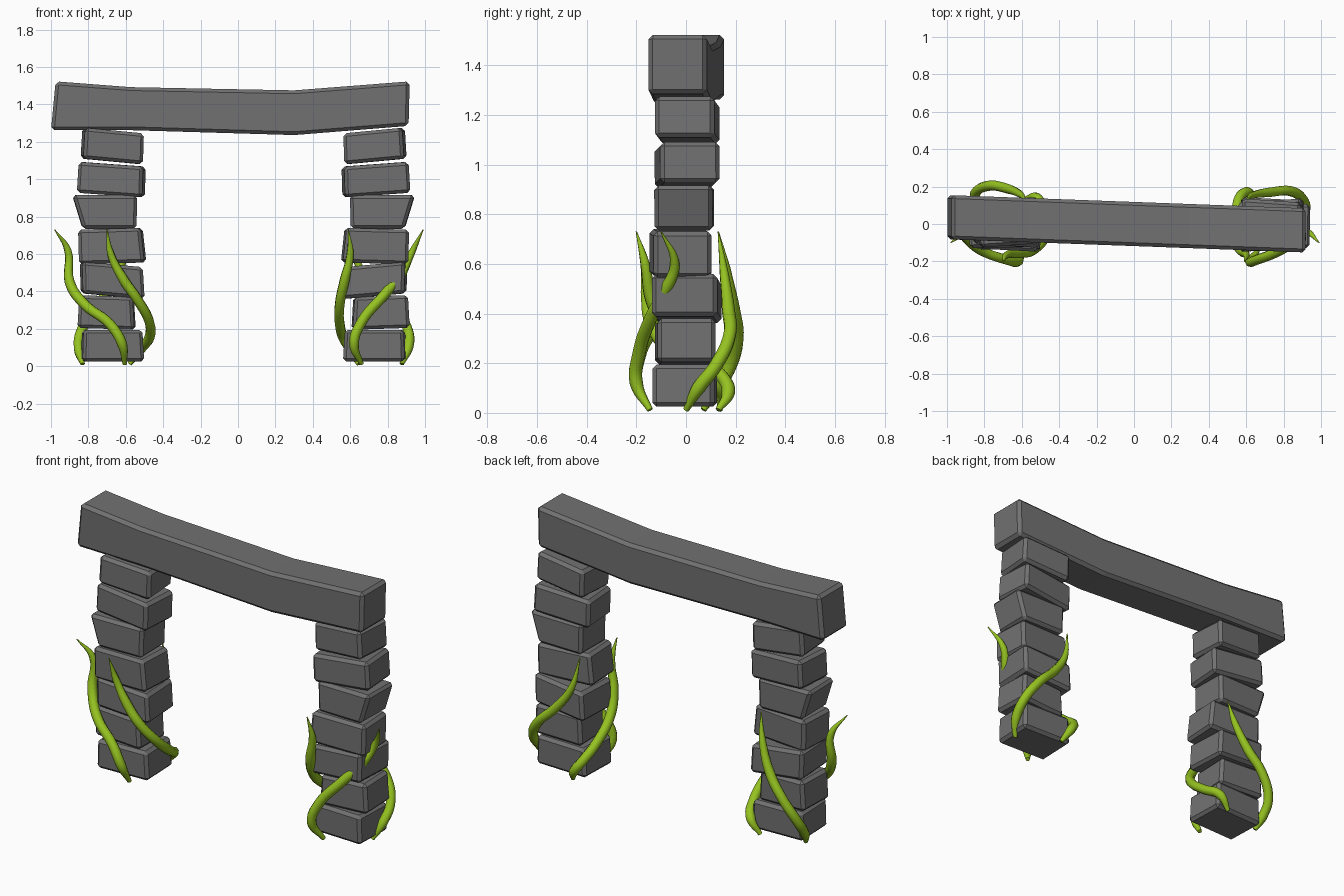
import bpy, bmesh, math
from mathutils import Vector, Matrix

if "Cube" in bpy.data.objects:
    bpy.data.objects.remove(bpy.data.objects["Cube"])


def material(name, color):
    m = bpy.data.materials.new(name)
    m.diffuse_color = (*color, 1)
    m.use_nodes = True
    m.node_tree.nodes["Principled BSDF"].inputs["Base Color"].default_value = m.diffuse_color
    return m


stone = material("grey stone", (0.165, 0.165, 0.165))
vine_green = material("vine green", (0.30, 0.54, 0.015))


def stone_object(name, sections, bevel):
    """Loft 4-point sections into a closed solid with chamfered edges."""
    bm = bmesh.new()
    rings = [[bm.verts.new(p) for p in s] for s in sections]
    for a, b in zip(rings, rings[1:]):
        for i in range(4):
            j = (i + 1) % 4
            bm.faces.new((a[i], a[j], b[j], b[i]))
    bm.faces.new(rings[0][::-1])
    bm.faces.new(rings[-1])
    bmesh.ops.recalc_face_normals(bm, faces=bm.faces)
    sharp = [e for e in bm.edges if e.calc_face_angle() > math.radians(40)]
    bmesh.ops.bevel(bm, geom=sharp, offset=bevel, segments=1,
                    profile=0.5, affect='EDGES')
    bmesh.ops.recalc_face_normals(bm, faces=bm.faces)
    me = bpy.data.meshes.new(name)
    bm.to_mesh(me)
    bm.free()
    me.materials.append(stone)
    ob = bpy.data.objects.new(name, me)
    bpy.context.collection.objects.link(ob)
    return ob


# Pillar blocks: x left/right at bottom, x left/right at top,
# z bottom/top, drop towards the right, y front/back, yaw in degrees
BLOCKS = [
    (-.835, -.505, -.83, -.515, .025, .195, .00, -.13, .12, 2),
    (-.855, -.55, -.845, -.56, .20, .375, .01, -.12, .115, -2),
    (-.835, -.505, -.84, -.515, .375, .545, .03, -.13, .135, 3),
    (-.845, -.495, -.85, -.515, .55, .735, -.01, -.14, .095, -3),
    (-.83, -.545, -.885, -.54, .735, .915, .00, -.125, .11, 1),
    (-.855, -.505, -.845, -.50, .915, 1.08, .025, -.115, .125, -4),
    (-.835, -.515, -.825, -.51, 1.095, 1.26, .03, -.115, .125, 4),
]
MIRROR_X = 0.03  # plane between the two pillars

for side in ("left", "right"):
    for n, (bl, br, tl, tr, z0, z1, drop, y0, y1, yaw) in enumerate(BLOCKS, 1):
        c = Vector(((bl + br) / 2, (y0 + y1) / 2, 0))
        rot = Matrix.Rotation(math.radians(yaw), 3, 'Z')
        secs = []
        for xl, xr, z in ((bl, br, z0), (tl, tr, z1)):
            ring = []
            for x, y, s in ((xl, y0, .5), (xr, y0, -.5), (xr, y1, -.5), (xl, y1, .5)):
                p = rot @ (Vector((x, y, z + s * drop)) - c) + c
                if side == "right":
                    p.x = 2 * MIRROR_X - p.x
                ring.append(p)
            secs.append(ring)
        stone_object(f"{side}_pillar_block_{n}", secs, 0.017)

# Sagging lintel, slightly turned: x/z of top edge, x/z of bottom edge
secs = []
for xt, zt, xb, zb in ((-.975, 1.523, -1.0, 1.262), (-.57, 1.492, -.57, 1.262),
                       (.30, 1.475, .30, 1.236), (.918, 1.523, .912, 1.285)):
    yc = -.037 * xt
    secs.append([(xb, yc - .118, zb), (xb, yc + .118, zb),
                 (xt, yc + .118, zt), (xt, yc - .118, zt)])
stone_object("lintel", secs, 0.018)

# Vines: paths from the thin tip down to the ground
VINES = {
    "left_front_vine": [(-.98, -.10, .73), (-.91, -.05, .62), (-.90, -.07, .45),
                        (-.82, -.14, .33), (-.685, -.19, .225), (-.62, -.20, .12),
                        (-.605, -.145, .012)],
    "left_wrapping_vine": [(-.70, -.20, .73), (-.68, -.165, .60), (-.61, -.155, .46),
                           (-.54, -.14, .36), (-.475, -.06, .24), (-.475, .05, .15),
                           (-.52, .14, .09), (-.58, .135, .012)],
    "left_back_vine": [(-.58, .13, .73), (-.61, .16, .58), (-.68, .19, .42),
                       (-.77, .205, .30), (-.845, .17, .17), (-.85, .11, .08),
                       (-.83, .07, .012)],
    "right_front_vine": [(.99, -.10, .73), (.925, -.045, .60), (.87, -.085, .49),
                         (.785, -.14, .385), (.66, -.19, .235), (.62, -.20, .12),
                         (.66, -.145, .012)],
    "right_wrapping_vine": [(.59, -.20, .73), (.60, -.165, .60), (.57, -.14, .46),
                            (.545, -.08, .34), (.545, .05, .22), (.57, .15, .14),
                            (.61, .17, .08), (.645, .13, .012)],
    "right_back_vine": [(.60, .13, .73), (.64, .155, .55), (.73, .17, .42),
                        (.84, .175, .31), (.91, .12, .19), (.91, .05, .10),
                        (.875, 0, .012)],
}
for name, path in VINES.items():
    cu = bpy.data.curves.new(name, 'CURVE')
    cu.dimensions = '3D'
    cu.bevel_depth = 0.027
    cu.bevel_resolution = 2
    cu.resolution_u = 6
    cu.use_fill_caps = True
    sp = cu.splines.new('BEZIER')
    sp.bezier_points.add(len(path) - 1)
    for i, (bp, co) in enumerate(zip(sp.bezier_points, path)):
        bp.co = co
        bp.handle_left_type = bp.handle_right_type = 'AUTO'
        bp.radius = 0.1 if i == 0 else 0.72 if i == 1 else 1.0
    sp.bezier_points[-1].radius = 0.45
    cu.materials.append(vine_green)
    ob = bpy.data.objects.new(name, cu)
    bpy.context.collection.objects.link(ob)
    bpy.ops.object.select_all(action='DESELECT')
    ob.select_set(True)
    bpy.context.view_layer.objects.active = ob
    bpy.ops.object.convert(target='MESH')
    bpy.ops.object.shade_smooth_by_angle(angle=math.radians(50))
